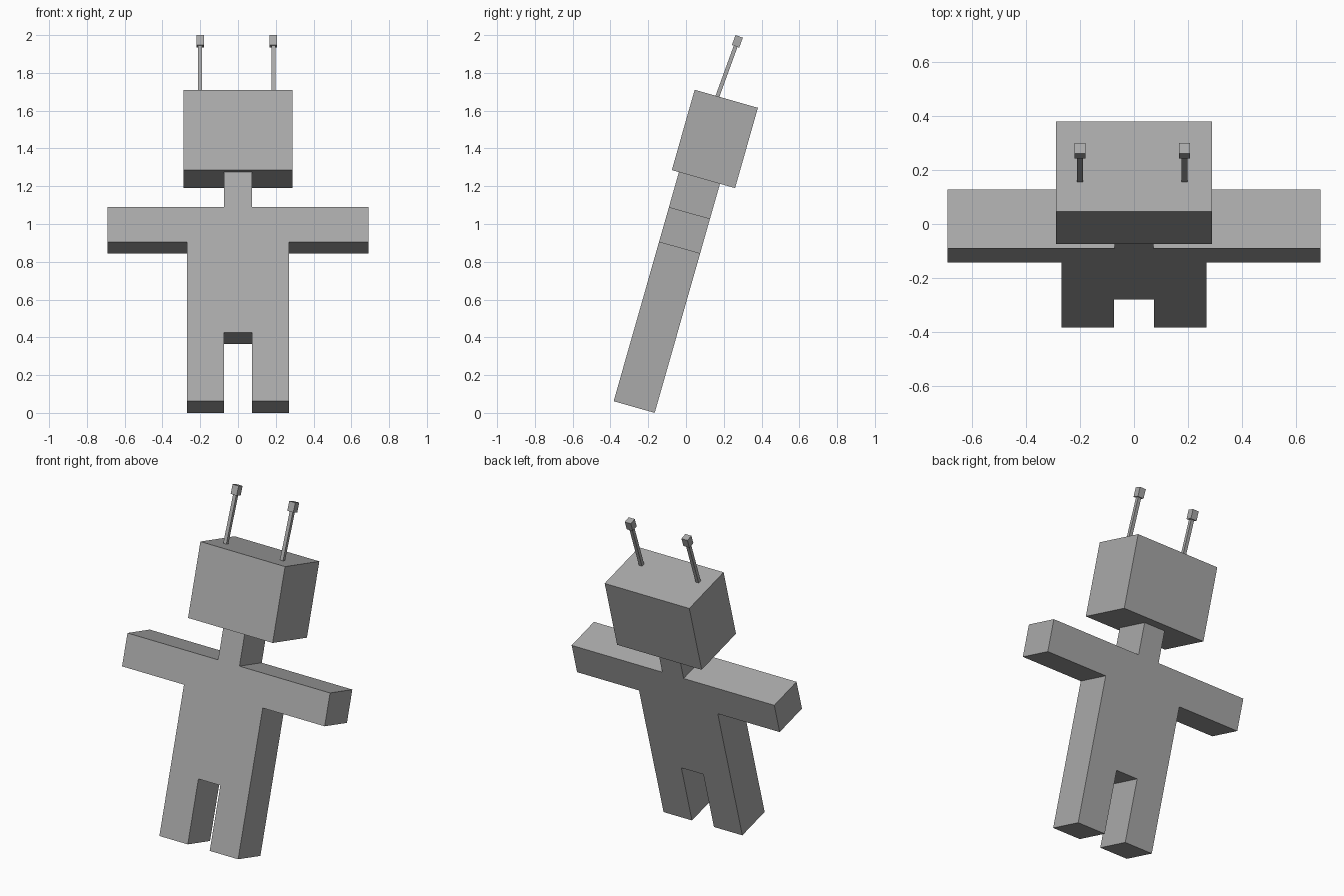
import bpy, bmesh, math
from mathutils import Matrix, Vector

cube = bpy.data.objects.get("Cube")
if cube:
    bpy.data.objects.remove(cube, do_unlink=True)

GREY = (0.4, 0.4, 0.4, 1)
mat = bpy.data.materials.new("plain grey")
mat.use_nodes = True
mat.diffuse_color = GREY
mat.node_tree.nodes["Principled BSDF"].inputs["Base Color"].default_value = GREY

LEAN = math.radians(-15.9)
DEPTH = 0.226
# Leaning frame: origin at the front lower edge of the feet
FRAME = Matrix.Translation((0, -0.383, 0.062)) @ Matrix.Rotation(LEAN, 4, "X")


def finish(bm, name, matrix):
    bmesh.ops.recalc_face_normals(bm, faces=bm.faces)
    bm.transform(matrix)
    mesh = bpy.data.meshes.new(name)
    bm.to_mesh(mesh)
    bm.free()
    mesh.materials.append(mat)
    obj = bpy.data.objects.new(name, mesh)
    bpy.context.collection.objects.link(obj)
    return obj


def box(name, size, matrix):
    bm = bmesh.new()
    bmesh.ops.create_cube(bm, size=1, matrix=Matrix.Diagonal((*size, 1)))
    return finish(bm, name, matrix)


# Body with legs, arms and neck: mirrored outline, extruded to one thickness
half = [(0.075, 0.379), (0.075, 0), (0.269, 0), (0.269, 0.876),
        (0.692, 0.876), (0.692, 1.069), (0.073, 1.069), (0.073, 1.261)]
outline = half + [(-x, z) for x, z in reversed(half)]
bm = bmesh.new()
face = bm.faces.new([bm.verts.new((x, 0, z)) for x, z in outline])
grown = bmesh.ops.extrude_face_region(bm, geom=[face], use_keep_orig=True)
bmesh.ops.translate(bm, vec=(0, DEPTH, 0),
                    verts=[v for v in grown["geom"] if isinstance(v, bmesh.types.BMVert)])
finish(bm, "body", FRAME)

# Head
box("head", (0.578, 0.348, 0.442), FRAME @ Matrix.Translation((0, 0.135, 1.482)))

# Antennae: thin stalk with a small block on top, leaning a little further
for side, x in (("right", -0.2), ("left", 0.187)):
    base, tip = Vector((x, 0.163, 1.665)), Vector((x, 0.272, 1.967))
    turn = Matrix.Rotation(math.radians(-20), 4, "X")
    box(side + "_antenna_stalk", (0.021, 0.021, (tip - base).length),
        Matrix.Translation((base + tip) / 2) @ turn)
    box(side + "_antenna_tip", (0.041, 0.041, 0.056), Matrix.Translation(tip) @ turn)
